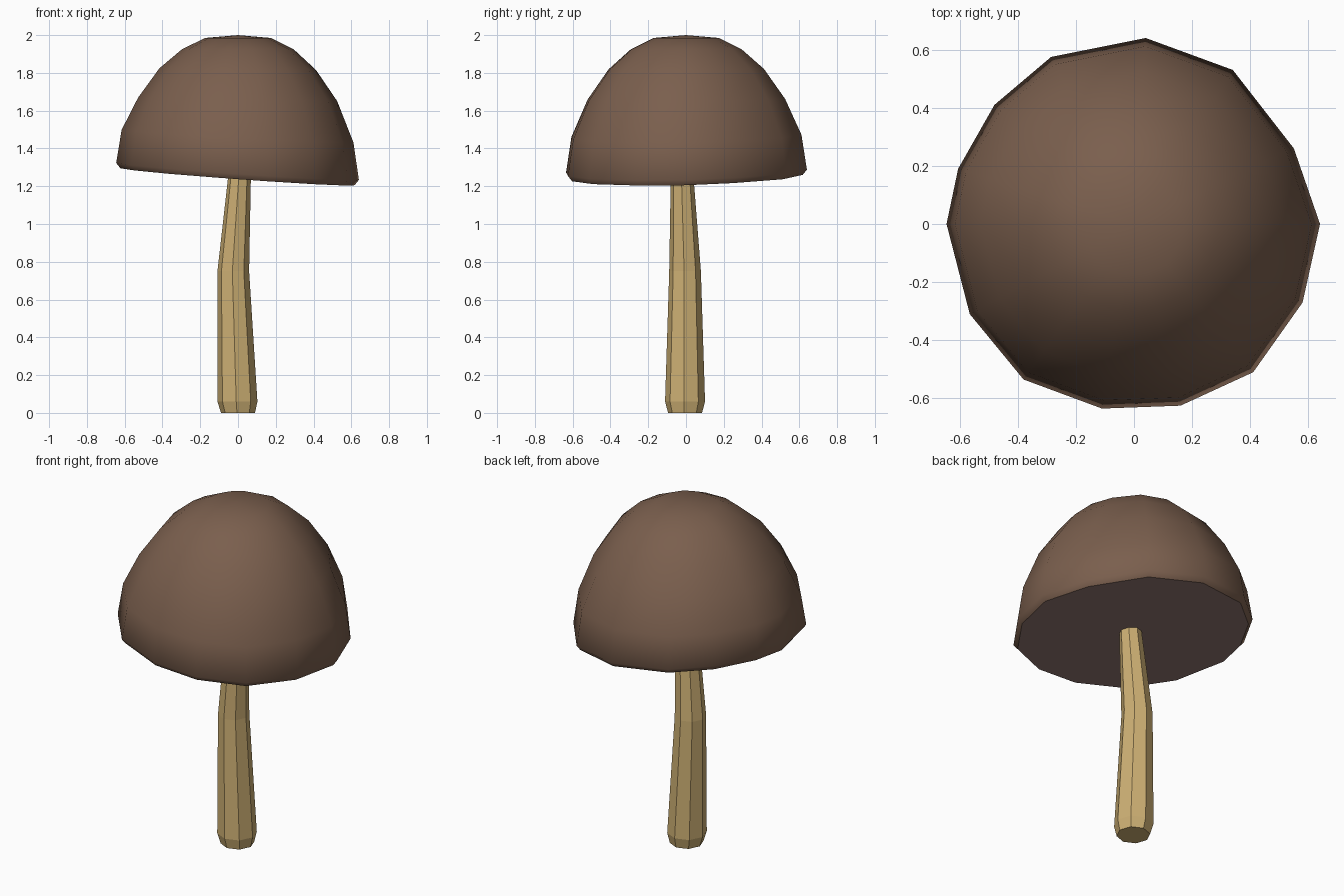
import bpy, bmesh, math

if "Cube" in bpy.data.objects:
    bpy.data.objects.remove(bpy.data.objects["Cube"])


def material(name, rgb):
    m = bpy.data.materials.new(name)
    m.diffuse_color = (*rgb, 1)
    m.use_nodes = True
    m.node_tree.nodes["Principled BSDF"].inputs["Base Color"].default_value = m.diffuse_color
    return m


def loft(bm, rings):
    """Bridge consecutive vertex rings with quads; returns the vertex rings."""
    vr = [[bm.verts.new(p) for p in ring] for ring in rings]
    n = len(vr[0])
    for a, b in zip(vr, vr[1:]):
        for i in range(n):
            j = (i + 1) % n
            bm.faces.new((a[i], a[j], b[j], b[i]))
    return vr


def finish(bm, name, mats):
    bmesh.ops.recalc_face_normals(bm, faces=bm.faces[:])
    me = bpy.data.meshes.new(name)
    bm.to_mesh(me)
    bm.free()
    for m in mats:
        me.materials.append(m)
    ob = bpy.data.objects.new(name, me)
    bpy.context.collection.objects.link(ob)
    return ob


cap_brown = material("cap brown", (0.195, 0.114, 0.075))
gill_grey = material("underside grey brown", (0.275, 0.181, 0.162))
stem_tan = material("stem tan", (0.61, 0.43, 0.174))

# Cap: uneven rim outline, scaled up through a dome profile, tilted at the rim
outline = [(0.64, 0), (0.55, 0.26), (0.34, 0.53), (0.04, 0.64), (-0.285, 0.575),
           (-0.48, 0.41), (-0.605, 0.19), (-0.645, 0), (-0.565, -0.31),
           (-0.38, -0.535), (-0.11, -0.635), (0.16, -0.625), (0.41, -0.51),
           (0.58, -0.27)]
# scale, height, tilt
profile = [(0.965, 1.25, 1), (1.0, 1.278, 1), (0.955, 1.465, 0.75),
           (0.82, 1.66, 0.2), (0.645, 1.82, 0.1), (0.46, 1.925, 0),
           (0.27, 1.985, 0)]
bm = bmesh.new()
rings = loft(bm, [[(x * f, y * f, z + t * (0.02 * y - 0.07 * x)) for x, y in outline]
                  for f, z, t in profile])
pole = bm.verts.new((0, 0, 2.0))
top = rings[-1]
for i in range(len(top)):
    bm.faces.new((top[i], top[(i + 1) % len(top)], pole))
for f in bm.faces:
    f.smooth = True
# Flat underside with a crisp border
under = bm.faces.new(rings[0][::-1])
under.material_index = 1
for e in under.edges:
    e.smooth = False
finish(bm, "cap", [cap_brown, gill_grey])

# Stem: bent, tapering octagon with a chamfered foot
path = [(0, -0.005, 0, 0.09), (-0.003, -0.005, 0.06, 0.106),
        (-0.025, -0.005, 0.75, 0.084), (0.007, -0.02, 1.235, 0.061),
        (0.01, -0.02, 1.3, 0.058)]
bm = bmesh.new()
rings = loft(bm, [[(cx + r * math.cos(math.tau * k / 8 - 0.06),
                    cy + r * math.sin(math.tau * k / 8 - 0.06), z) for k in range(8)]
                  for cx, cy, z, r in path])
bm.faces.new(rings[0][::-1])
bm.faces.new(rings[-1])
finish(bm, "stem", [stem_tan])
